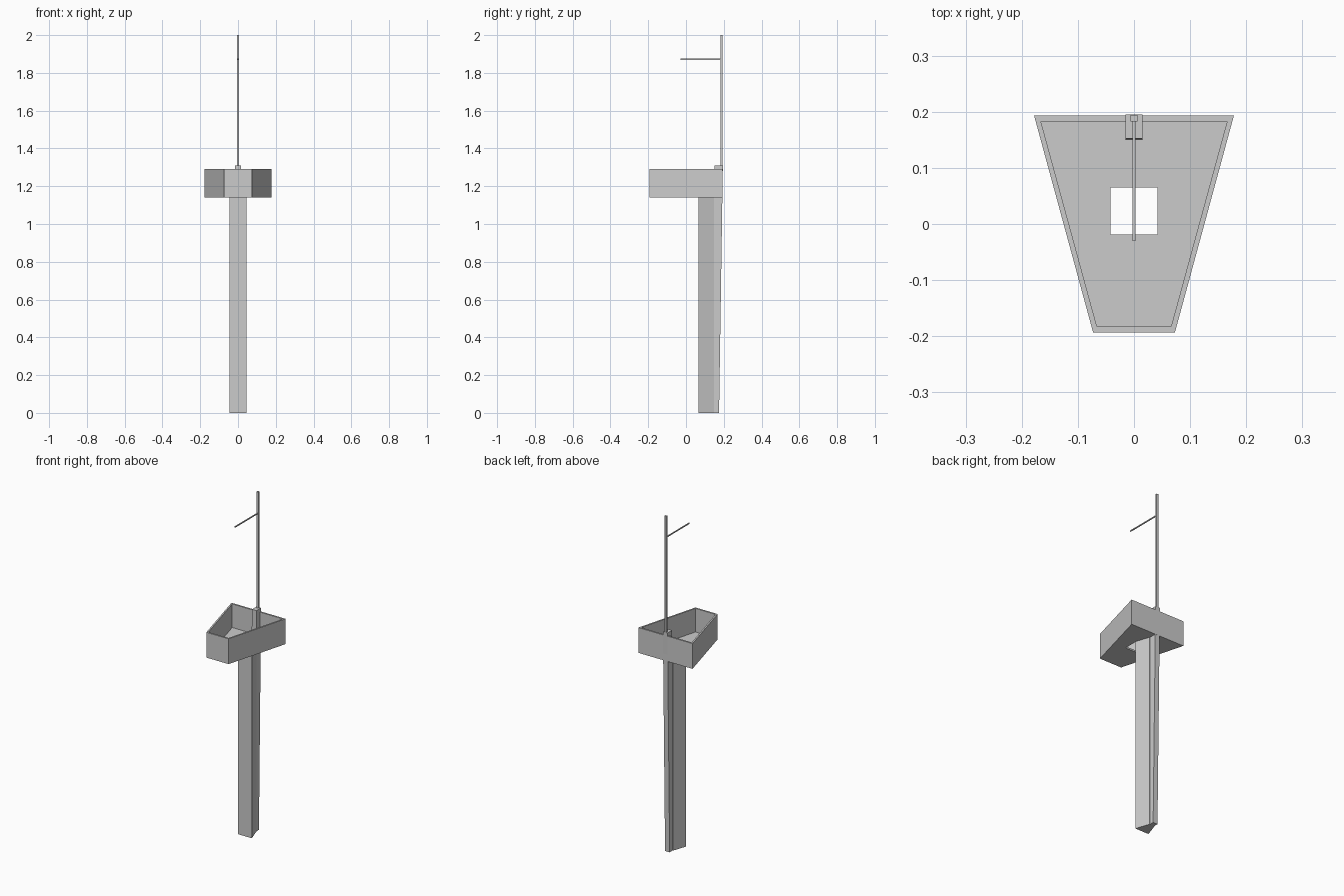
import bpy
import bmesh

cube = bpy.data.objects.get("Cube")
if cube:
    bpy.data.objects.remove(cube, do_unlink=True)

grey = bpy.data.materials.new("light_grey")
grey.use_nodes = True
grey.diffuse_color = (0.6, 0.6, 0.6, 1)
grey.node_tree.nodes["Principled BSDF"].inputs["Base Color"].default_value = (0.6, 0.6, 0.6, 1)


def finish(name, bm):
    bmesh.ops.recalc_face_normals(bm, faces=bm.faces)
    mesh = bpy.data.meshes.new(name)
    bm.to_mesh(mesh)
    bm.free()
    mesh.materials.append(grey)
    obj = bpy.data.objects.new(name, mesh)
    bpy.context.collection.objects.link(obj)
    return obj


def outline(front_half, front_y, back_half, back_y):
    """Symmetric four-sided plan outline."""
    return [(-front_half, front_y), (front_half, front_y),
            (back_half, back_y), (-back_half, back_y)]


def prism(name, plan, z0, z1, top_shift=0):
    """Extruded outline whose top may lean backwards."""
    bm = bmesh.new()
    low = [bm.verts.new((x, y, z0)) for x, y in plan]
    high = [bm.verts.new((x, y + top_shift, z1)) for x, y in plan]
    bm.faces.new(low[::-1])
    bm.faces.new(high)
    for i in range(len(plan)):
        j = (i + 1) % len(plan)
        bm.faces.new((low[i], low[j], high[j], high[i]))
    return finish(name, bm)


def ring(name, outer, inner, z0, z1):
    """Extruded outline with an opening of the same corner count."""
    bm = bmesh.new()
    loops = [[bm.verts.new((x, y, z)) for x, y in plan]
             for plan, z in ((outer, z0), (outer, z1), (inner, z1), (inner, z0))]
    for k in range(4):
        a, b = loops[k], loops[(k + 1) % 4]
        for i in range(4):
            j = (i + 1) % 4
            bm.faces.new((a[i], a[j], b[j], b[i]))
    return finish(name, bm)


# Platform: tapered walls and a floor with a square access hole
rim = outline(0.073, -0.193, 0.178, 0.193)
inside = outline(0.066, -0.183, 0.166, 0.183)
hatch = outline(0.042, -0.019, 0.042, 0.065)
ring("platform_walls", rim, inside, 1.14, 1.29)
ring("platform_floor", inside, hatch, 1.14, 1.15)

# Tower: wedge-shaped column and a slightly leaning spine behind it
prism("column", outline(0.045, 0.065, 0.017, 0.148), 0, 1.152)
prism("rear_spine", outline(0.015, 0.132, 0.015, 0.175), 0, 1.31, 0.02)

# Mast with its forward arm
prism("mast", outline(0.006, 0.183, 0.006, 0.194), 1.30, 2.0)
prism("mast_arm", outline(0.0028, -0.03, 0.0028, 0.186), 1.869, 1.875)
